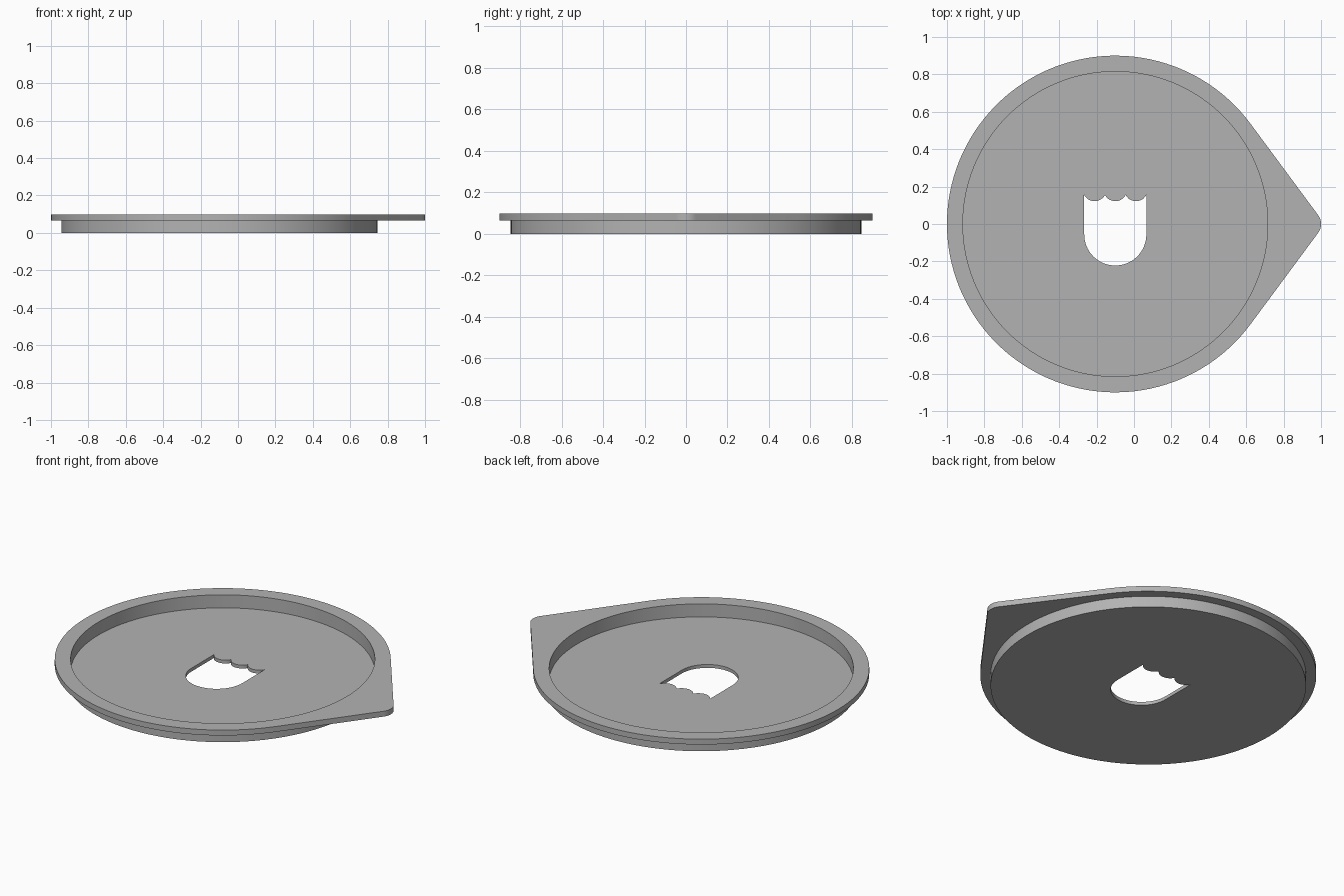
import bpy, bmesh
from math import sin, cos, acos, asin, pi

if "Cube" in bpy.data.objects:
    bpy.data.objects.remove(bpy.data.objects["Cube"], do_unlink=True)

CX = -0.1                       # centre of the round tray
TOP, LIP, FLOOR = 0.097, 0.065, 0.02
R_LIP, R_OUT, R_IN = 0.9, 0.845, 0.815


def arc(x, y, r, a0, a1, n):
    """n + 1 points along an arc."""
    return [(x + r * cos(a0 + (a1 - a0) * i / n),
             y + r * sin(a0 + (a1 - a0) * i / n)) for i in range(n + 1)]


def circle(r):
    return arc(CX, 0, r, 0, 2 * pi, 128)[:-1]


# Rim outline: large circle drawn tangentially to a small rounded tip
r_tip = 0.08
x_tip = 1 - r_tip
phi = acos((R_LIP - r_tip) / (x_tip - CX))
rim = arc(CX, 0, R_LIP, phi, 2 * pi - phi, 104) + arc(x_tip, 0, r_tip, -phi, phi, 12)

# Opening outline: round bottom, straight sides, three scallops on top
w, y_top, sag = 0.166, 0.155, 0.033
half = w / 3
r_s = (half ** 2 + sag ** 2) / (2 * sag)
a_s = asin(half / r_s)
opening = arc(CX, -0.056, w, pi, 2 * pi, 32)
for k in (1, 0, -1):
    opening += arc(CX + 2 * half * k, y_top - sag + r_s, r_s,
                   -pi / 2 + a_s, -pi / 2 - a_s, 12)[0 if k == 1 else 1:]

bm = bmesh.new()


def ring(points, z):
    """Closed edge loop at a height."""
    vs = [bm.verts.new((x, y, z)) for x, y in points]
    es = [bm.edges.new((vs[i - 1], vs[i])) for i in range(len(vs))]
    return vs, es


def wall(a, b):
    for i in range(len(a[0])):
        bm.faces.new((a[0][i - 1], a[0][i], b[0][i], b[0][i - 1]))


def flat(a, b, up):
    """Planar face between an outer and an inner loop."""
    bmesh.ops.triangle_fill(bm, edges=a[1] + b[1], use_beauty=True,
                            use_dissolve=False, normal=(0, 0, up))


rim_top, rim_under = ring(rim, TOP), ring(rim, LIP)
side_top, side_base = ring(circle(R_OUT), LIP), ring(circle(R_OUT), 0)
well_top, well_floor = ring(circle(R_IN), TOP), ring(circle(R_IN), FLOOR)
cut_top, cut_base = ring(opening, FLOOR), ring(opening, 0)

flat(rim_top, well_top, 1)
flat(rim_under, side_top, -1)
flat(side_base, cut_base, -1)
flat(well_floor, cut_top, 1)
for upper, lower in ((rim_top, rim_under), (side_top, side_base),
                     (well_top, well_floor), (cut_top, cut_base)):
    wall(upper, lower)
bmesh.ops.recalc_face_normals(bm, faces=bm.faces[:])

mesh = bpy.data.meshes.new("tray")
bm.to_mesh(mesh)
bm.free()
tray = bpy.data.objects.new("tray", mesh)
bpy.context.collection.objects.link(tray)

# Single grey material
grey = bpy.data.materials.new("plain grey")
grey.use_nodes = True
colour = (0.45, 0.45, 0.45, 1)
grey.diffuse_color = colour
grey.node_tree.nodes["Principled BSDF"].inputs["Base Color"].default_value = colour
mesh.materials.append(grey)

bpy.ops.object.select_all(action='DESELECT')
tray.select_set(True)
bpy.context.view_layer.objects.active = tray
bpy.ops.object.shade_smooth_by_angle(angle=pi / 6)
